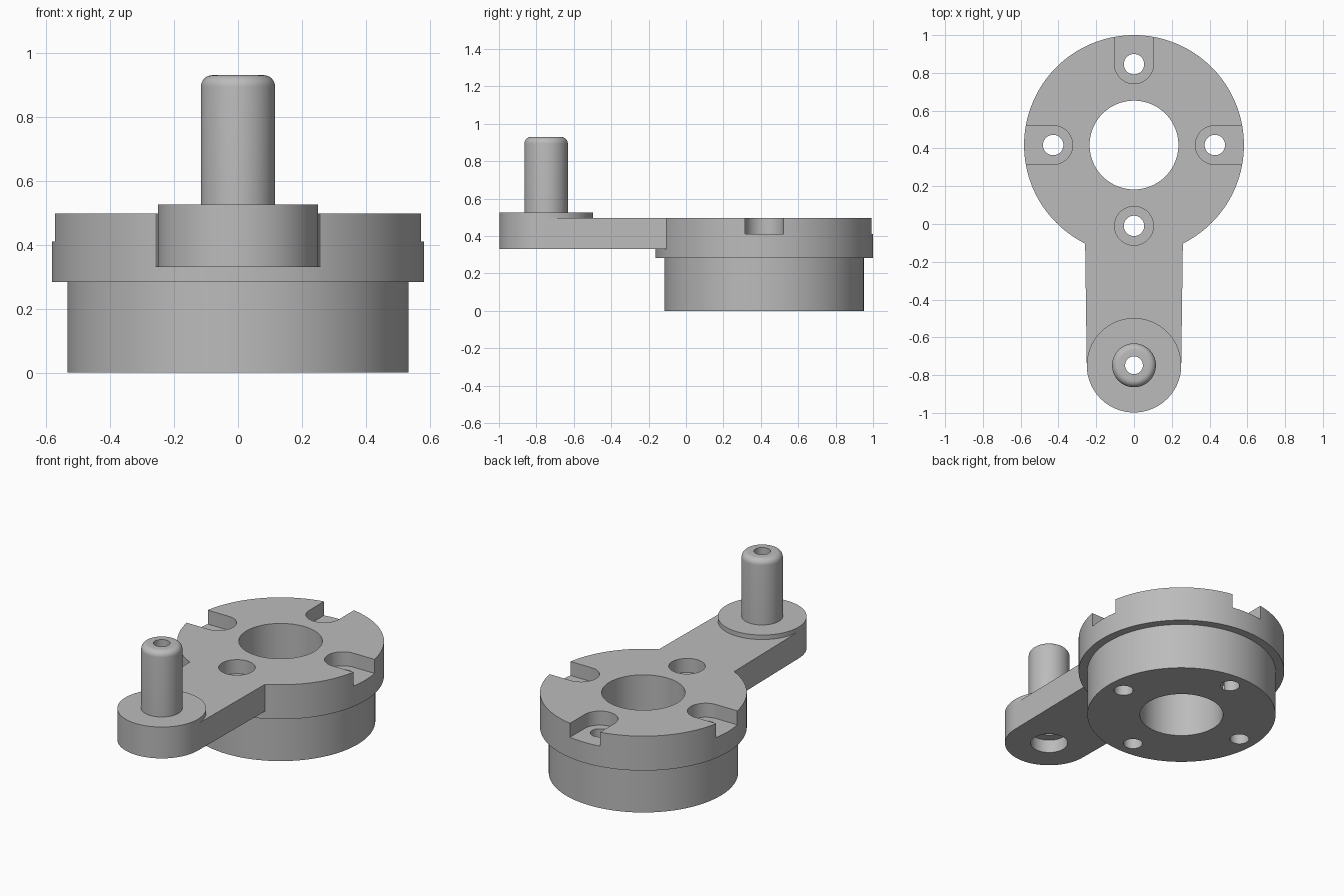
import bpy, bmesh
from math import pi, cos, sin

if "Cube" in bpy.data.objects:
    bpy.data.objects.remove(bpy.data.objects["Cube"], do_unlink=True)

GREY = bpy.data.materials.new("machined grey")
GREY.use_nodes = True
GREY.diffuse_color = (0.5, 0.5, 0.5, 1)
GREY.node_tree.nodes["Principled BSDF"].inputs["Base Color"].default_value = (0.5, 0.5, 0.5, 1)

HUB_Y, PIN_Y = 0.418, -0.748
BOLT_CIRCLE = 0.428
FLANGE_Z, TOP_Z, ARM_Z = 0.283, 0.497, 0.33
BOSS_R, BOSS_TOP = 0.25, 0.525
SEAT_R, SEAT_Z = 0.103, 0.41
PIN_BORE = 0.047


def arc(x, y, r, start=0.0, sweep=2 * pi, n=96):
    count = n if sweep >= 2 * pi else n + 1
    return [(x + r * cos(start + sweep * i / n), y + r * sin(start + sweep * i / n))
            for i in range(count)]


def finish(bm, name):
    bmesh.ops.recalc_face_normals(bm, faces=bm.faces[:])
    mesh = bpy.data.meshes.new(name)
    bm.to_mesh(mesh)
    bm.free()
    mesh.materials.append(GREY)
    obj = bpy.data.objects.new(name, mesh)
    bpy.context.collection.objects.link(obj)
    return obj


def prism(name, outline, z0, z1):
    bm = bmesh.new()
    face = bm.faces.new([bm.verts.new((x, y, z0)) for x, y in outline])
    top = bmesh.ops.extrude_face_region(bm, geom=[face])["geom"]
    verts = [v for v in top if isinstance(v, bmesh.types.BMVert)]
    bmesh.ops.translate(bm, verts=verts, vec=(0, 0, z1 - z0))
    return finish(bm, name)


def lathe(name, profile, y, n=96):
    # closed (radius, z) profile turned about a vertical axis
    bm = bmesh.new()
    rings = [[bm.verts.new((r * cos(2 * pi * i / n), y + r * sin(2 * pi * i / n), z))
              for r, z in profile] for i in range(n)]
    m = len(profile)
    for i in range(n):
        a, b = rings[i], rings[(i + 1) % n]
        for j in range(m):
            k = (j + 1) % m
            bm.faces.new((a[j], b[j], b[k], a[k]))
    return finish(bm, name)


def combine(body, tool, operation):
    tool.hide_render = True
    mod = body.modifiers.new("combine", "BOOLEAN")
    mod.operation, mod.solver, mod.object = operation, "EXACT", tool
    bpy.context.view_layer.objects.active = body
    bpy.ops.object.modifier_apply(modifier=mod.name)
    bpy.data.objects.remove(tool, do_unlink=True)


# Stepped hub with central bore
body = lathe("crank_body", [(0.235, 0), (0.533, 0), (0.533, FLANGE_Z), (0.582, FLANGE_Z),
                            (0.582, TOP_Z), (0.235, TOP_Z)], HUB_Y, 128)

# Arm, slightly tapered, and the round boss at its end
arm = [(-0.26, 0.0), (-BOSS_R, PIN_Y), (BOSS_R, PIN_Y), (0.26, 0.0)]
combine(body, prism("arm", arm, ARM_Z, TOP_Z), "UNION")
combine(body, prism("boss", arc(0, PIN_Y, BOSS_R), ARM_Z, BOSS_TOP), "UNION")

# Four bolt holes; the front seat is round, the others open out to the rim
for i in range(4):
    a = i * pi / 2
    x, y = BOLT_CIRCLE * cos(a), HUB_Y + BOLT_CIRCLE * sin(a)
    combine(body, prism("bolt_hole", arc(x, y, 0.054, n=48), -0.1, 0.7), "DIFFERENCE")
    if i == 3:
        seat = arc(x, y, SEAT_R, n=64)
    else:
        seat = arc(x, y, SEAT_R, a + pi / 2, pi, 32)
        out = (0.3 * cos(a), 0.3 * sin(a))
        seat += [(px + out[0], py + out[1]) for px, py in (seat[-1], seat[0])]
    combine(body, prism("bolt_seat", seat, SEAT_Z, 0.7), "DIFFERENCE")

# Bore and lower recess under the pin
combine(body, prism("pin_bore", arc(0, PIN_Y, PIN_BORE), 0.2, 0.7), "DIFFERENCE")
combine(body, prism("pin_recess", arc(0, PIN_Y, 0.105), 0.2, SEAT_Z), "DIFFERENCE")

# Hollow pin with a rounded top edge
PIN_R, PIN_TOP, ROUND = 0.116, 0.93, 0.036
pin = lathe("pin", [(PIN_BORE, BOSS_TOP), (PIN_R, BOSS_TOP)]
            + arc(PIN_R - ROUND, PIN_TOP - ROUND, ROUND, 0, pi / 2, 8)
            + [(PIN_BORE, PIN_TOP)], PIN_Y)

# Smooth the round walls, keep hard edges
for obj in (body, pin):
    bpy.ops.object.select_all(action="DESELECT")
    obj.select_set(True)
    bpy.context.view_layer.objects.active = obj
    bpy.ops.object.shade_smooth_by_angle(angle=pi / 6)
